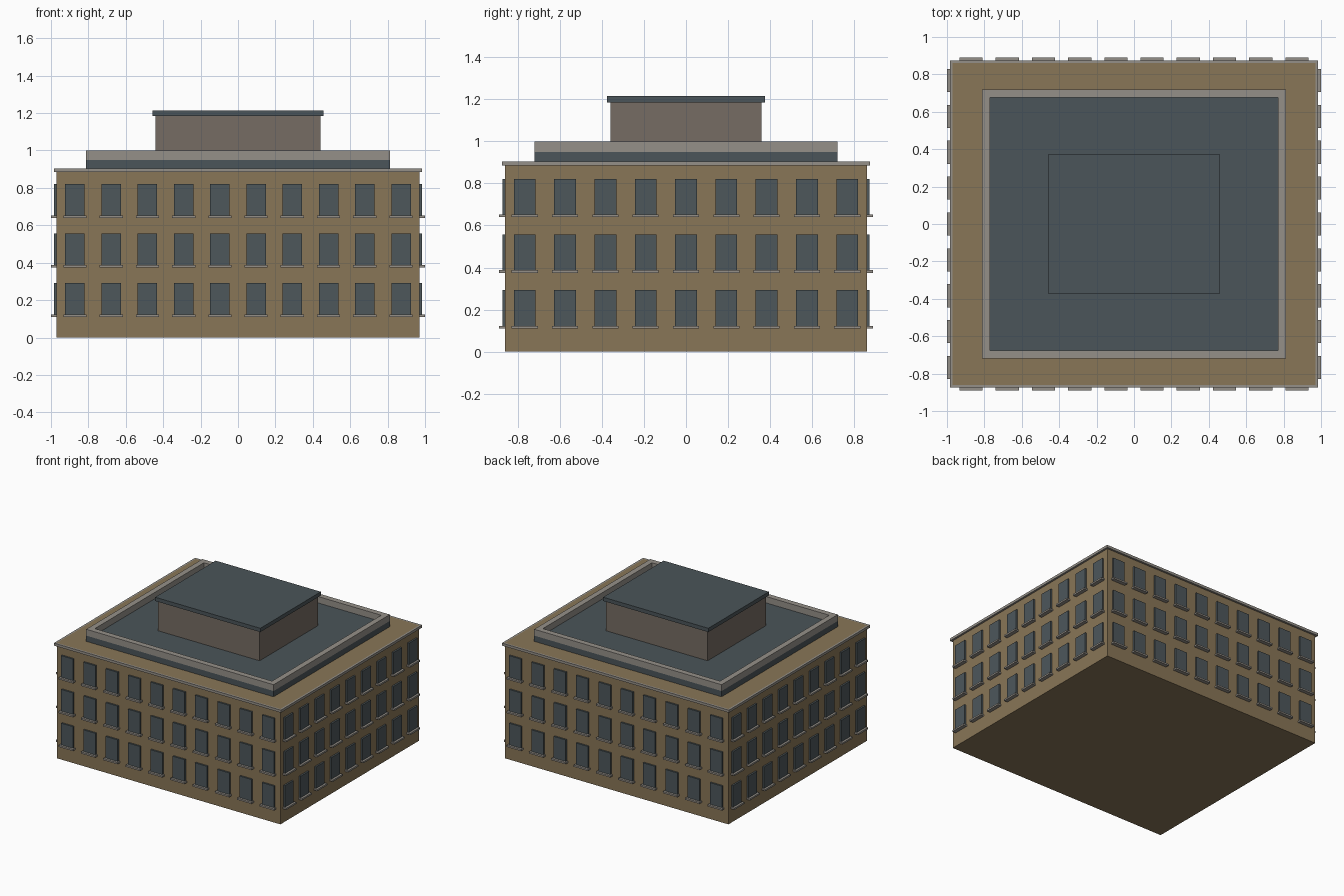
import bpy
import bmesh
from mathutils import Matrix, Vector

cube = bpy.data.objects.get("Cube")
if cube:
    bpy.data.objects.remove(cube, do_unlink=True)


def material(name, rgb):
    m = bpy.data.materials.new(name)
    m.use_nodes = True
    m.diffuse_color = (*rgb, 1)
    bsdf = m.node_tree.nodes["Principled BSDF"]
    bsdf.inputs["Base Color"].default_value = (*rgb, 1)
    bsdf.inputs["Roughness"].default_value = 0.8
    return m


TAN = material("tan brick", (0.25, 0.18, 0.095))
STONE = material("pale stone", (0.30, 0.28, 0.25))
SLATE = material("dark slate", (0.07, 0.09, 0.10))
GLASS = material("window glass", (0.075, 0.095, 0.105))
TAUPE = material("taupe plaster", (0.18, 0.15, 0.125))


def add_box(bm, lo, hi):
    lo, hi = Vector(lo), Vector(hi)
    mat = Matrix.Translation((lo + hi) / 2) @ Matrix.Diagonal((*(hi - lo), 1))
    bmesh.ops.create_cube(bm, size=1, matrix=mat)


def make(name, boxes, mat):
    bm = bmesh.new()
    for lo, hi in boxes:
        add_box(bm, lo, hi)
    mesh = bpy.data.meshes.new(name)
    bm.to_mesh(mesh)
    bm.free()
    mesh.materials.append(mat)
    ob = bpy.data.objects.new(name, mesh)
    bpy.context.collection.objects.link(ob)
    return ob


def slab(x, y, z0, z1):
    return (-x, -y, z0), (x, y, z1)


def ring(x, y, t, z0, z1):
    """Four walls of thickness t around a rectangle."""
    boxes = []
    for s in (-1, 1):
        a, b = sorted((s * y, s * (y - t)))
        boxes.append(((-x, a, z0), (x, b, z1)))
        a, b = sorted((s * x, s * (x - t)))
        boxes.append(((a, t - y, z0), (b, y - t, z1)))
    return boxes


WX, WY, TOP = 0.97, 0.86, 0.905

# Main block and the stone cornice around its top edge
make("main_walls", [slab(WX, WY, 0, TOP)], TAN)
make("cornice", ring(0.985, 0.875, 0.015, 0.885, TOP), STONE)

# Stepped roof with parapet
make("roof_deck", [slab(0.813, 0.72, TOP, 0.95)], SLATE)
make("parapet", ring(0.813, 0.72, 0.044, 0.95, 1.0), STONE)

# Rooftop penthouse
make("penthouse_walls", [slab(0.44, 0.36, 0.95, 1.185)], TAUPE)
make("penthouse_roof", [slab(0.456, 0.375, 1.185, 1.215)], SLATE)


# Rows of windows with projecting sills on each facade
def facade(name, count, pitch, wall, axis, side):
    panes, sills = [], []

    def plate(c, half, depth, z0, z1):
        near, far = sorted((side * (wall - 0.01), side * (wall + depth)))
        if axis == "x":
            return (near, c - half, z0), (far, c + half, z1)
        return (c - half, near, z0), (c + half, far, z1)

    for row in range(3):
        z = 0.11 + 0.265 * row
        for i in range(count):
            c = (i - (count - 1) / 2) * pitch
            panes.append(plate(c, 0.052, 0.013, z + 0.013, z + 0.182))
            sills.append(plate(c, 0.062, 0.03, z, z + 0.013))
    make(name + "_windows", panes, GLASS)
    make(name + "_sills", sills, STONE)


facade("front", 10, 0.1937, WY, "y", -1)
facade("back", 10, 0.1937, WY, "y", 1)
facade("left", 9, 0.1917, WX, "x", 1)
facade("right", 9, 0.1917, WX, "x", -1)
